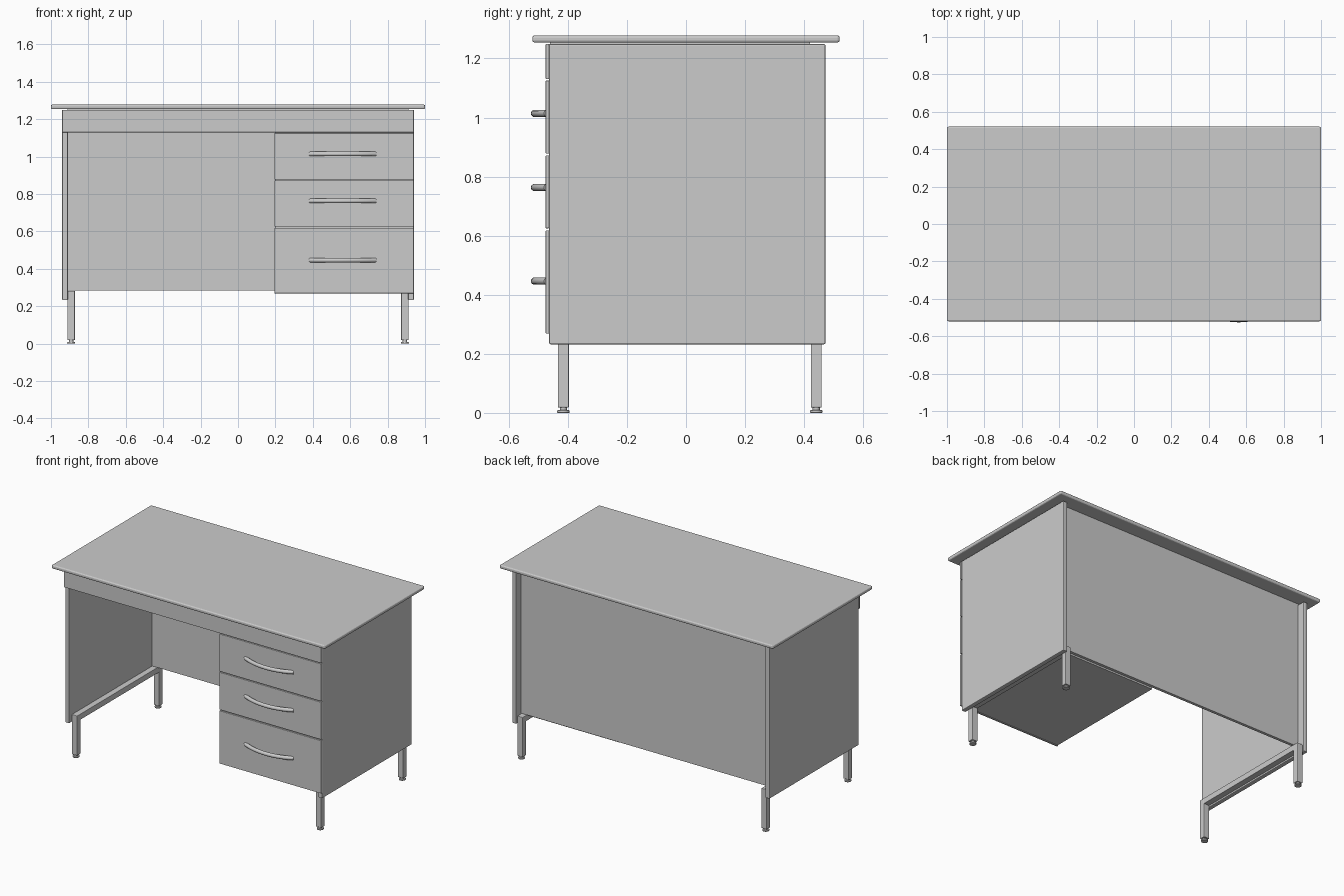
import bpy
import math
from mathutils import Vector

if "Cube" in bpy.data.objects:
    bpy.data.objects.remove(bpy.data.objects["Cube"])


def finish(ob, bevel=0.0, segments=2):
    if bevel:
        m = ob.modifiers.new("edge_rounding", 'BEVEL')
        m.width, m.segments = bevel, segments
    return ob


def box(name, lo, hi, bevel=0.0, segments=2):
    """Box between two corners with softened edges."""
    lo, hi = Vector(lo), Vector(hi)
    bpy.ops.mesh.primitive_cube_add(size=1, location=(lo + hi) / 2)
    ob = bpy.context.object
    ob.name = name
    ob.scale = hi - lo
    bpy.ops.object.transform_apply(location=False, rotation=False, scale=True)
    return finish(ob, bevel, segments)


def disc(name, x, y, z0, z1, r):
    bpy.ops.mesh.primitive_cylinder_add(vertices=24, radius=r, depth=z1 - z0,
                                        location=(x, y, (z0 + z1) / 2))
    ob = bpy.context.object
    ob.name = name
    bpy.ops.object.shade_smooth_by_angle()
    return ob


def bow_handle(name, z, x0=0.385, x1=0.735, y_end=-0.47, y_mid=-0.513, r=0.0125):
    """Round bar swept along a shallow circular arc."""
    half, sag = (x1 - x0) / 2, y_end - y_mid
    radius = (half ** 2 + sag ** 2) / (2 * sag)
    sweep = math.asin(half / radius)
    cu = bpy.data.curves.new(name, 'CURVE')
    cu.dimensions = '3D'
    cu.bevel_depth, cu.bevel_resolution, cu.use_fill_caps = r, 3, True
    n = 20
    sp = cu.splines.new('POLY')
    sp.points.add(n)
    for i, p in enumerate(sp.points):
        a = sweep * (2 * i / n - 1)
        p.co = ((x0 + x1) / 2 + radius * math.sin(a),
                y_mid + radius * (1 - math.cos(a)), z, 1)
    sp.use_smooth = True
    ob = bpy.data.objects.new(name, cu)
    bpy.context.collection.objects.link(ob)
    return ob


# Work surface
box("tabletop", (-1, -0.52, 1.254), (1, 0.52, 1.278), 0.008, 3)
box("top_spacer", (-0.912, -0.46, 1.235), (0.912, 0.42, 1.256))

# Back panel, set in from the rear edges of the sides
box("back_panel", (-0.913, 0.40, 0.283), (0.913, 0.42, 1.249), 0.002)

# Drawer pedestal and the apron above it
box("pedestal_body", (0.198, -0.463, 0.272), (0.913, 0.401, 1.249))
box("front_apron", (-0.94, -0.475, 1.13), (0.94, -0.463, 1.249), 0.002)

# Drawer fronts with bowed handles: bottom, top, handle height
drawers = {"lower": (0.269, 0.618, 0.446),
           "middle": (0.625, 0.872, 0.763),
           "upper": (0.878, 1.125, 1.014)}
for label, (z0, z1, zh) in drawers.items():
    box(label + "_drawer_front", (0.195, -0.475, z0), (0.94, -0.463, z1), 0.002)
    bow_handle(label + "_drawer_handle", zh)

# Side panels, leg frames and levelling feet
for side, s in (("left", -1), ("right", 1)):
    xs = sorted((s * 0.91, s * 0.94))
    box(side + "_side_panel", (xs[0], -0.463, 0.232), (xs[1], 0.472, 1.249), 0.005)
    x = s * 0.892
    box(side + "_leg_rail", (x - 0.02, -0.40, 0.243), (x + 0.02, 0.425, 0.281), 0.002)
    for end, y in (("front", -0.415), ("rear", 0.441)):
        tag = end + "_" + side
        box(tag + "_leg", (x - 0.02, y - 0.0185, 0.018), (x + 0.02, y + 0.0185, 0.281), 0.003)
        disc(tag + "_foot_stem", x, y, 0.006, 0.02, 0.012)
        finish(disc(tag + "_foot_pad", x, y, 0.0, 0.009, 0.021), 0.002)
